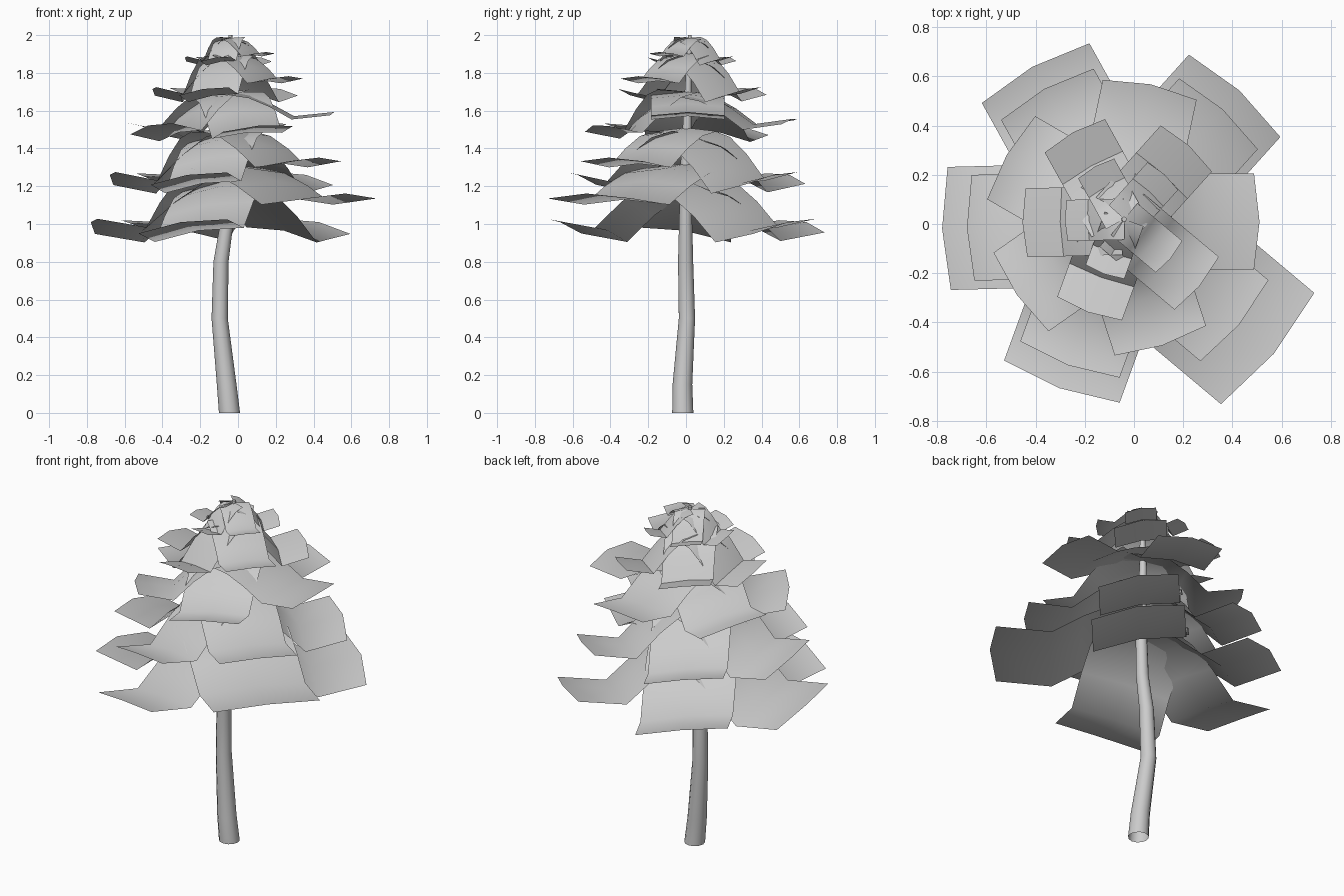
import bpy, bmesh, math
from mathutils import Vector

if "Cube" in bpy.data.objects:
    bpy.data.objects.remove(bpy.data.objects["Cube"])


def finish(name, bm, angle):
    me = bpy.data.meshes.new(name)
    bm.to_mesh(me)
    bm.free()
    ob = bpy.data.objects.new(name, me)
    bpy.context.collection.objects.link(ob)
    bpy.ops.object.select_all(action='DESELECT')
    ob.select_set(True)
    bpy.context.view_layer.objects.active = ob
    bpy.ops.object.shade_smooth_by_angle(angle=math.radians(angle))
    return ob


# Trunk: crooked tapering open tube, (x, y, z, radius)
path = [(-.045, -.017, 0, .056), (-.06, -.019, .15, .052), (-.097, .005, .5, .043),
        (-.09, -.002, .8, .04), (-.06, -.002, 1.0, .035), (-.05, .0, 1.3, .03),
        (-.055, .01, 1.65, .02), (-.04, .02, 2.0, .01)]
N = 12
bm = bmesh.new()
rings = []
for x, y, z, r in path:
    rings.append([bm.verts.new((x + r * math.cos(2 * math.pi * i / N),
                                y + r * math.sin(2 * math.pi * i / N), z)) for i in range(N)])
for a, b in zip(rings, rings[1:]):
    for i in range(N):
        j = (i + 1) % N
        bm.faces.new((a[i], a[j], b[j], b[i]))
bm.faces.new(rings[-1])
finish("trunk", bm, 50)

# Branch profile: fraction of length, fraction of drop (arch, valley, upturned tip)
PROFILE = [(0, 0), (.2, .13), (.4, .48), (.62, 1.0), (1.0, .83)]


def branch(bm, cx, cy, z, angle, length, width, drop, roll):
    a = math.radians(angle)
    d = Vector((math.cos(a), math.sin(a), 0))
    s = Vector((-math.sin(a), math.cos(a), 0))
    rows = []
    for t, f in PROFILE:
        row = []
        for k in (-1, 0, 1):
            # sideways roll, a slight crown, and a bulging outer edge
            h = z - f * drop + k * roll * width / 2 - abs(k) * .045 * width
            reach = length * t * (1 - .04 * abs(k))
            row.append(bm.verts.new(Vector((cx, cy, h)) + d * reach + s * k * width / 2))
        rows.append(row)
    for p, q in zip(rows, rows[1:]):
        for k in range(2):
            bm.faces.new((p[k], q[k], q[k + 1], p[k + 1]))


# Spokes: direction, length, roll, drop factor
MAIN = [(181.5, .72, .16, 1), (119, .73, .13, 1), (48, .73, .16, 1),
        (-40, .74, 0, .72), (-110, .71, .15, 1)]
TURNED = [(0, .56, 0, .6), (78, .57, .06, .8), (150, .54, .17, 1),
          (-145, .52, .15, 1), (-72, .53, .08, 1)]
# Whorls: centre, base height, scale, drop, lift of the front right branch
WHORLS = [
    ("branches_lowest", -.06, 0, 1.23, 1.0, .265, .09, MAIN),
    ("branches_second", -.06, 0, 1.48, .86, .265, .03, MAIN),
    ("branches_third", -.05, .01, 1.70, None, .215, 0, TURNED),
    ("branches_fourth", -.05, .015, 1.885, .56, .205, .02, MAIN),
    ("branches_top", -.04, .02, 1.985, .335, .125, 0, MAIN),
]
for name, cx, cy, z, scale, drop, lift, spokes in WHORLS:
    bm = bmesh.new()
    for ang, length, roll, dropf in spokes:
        width = .5 * scale if scale else .39
        L = length * (scale or 1.0)
        up = lift if ang == -40 else 0
        if ang == -40 and scale == 1.0:  # the lowest front right branch is larger
            L, width = .82, .59
        branch(bm, cx, cy, z + up, ang, L, width, drop * dropf, roll)
    finish(name, bm, 60)
